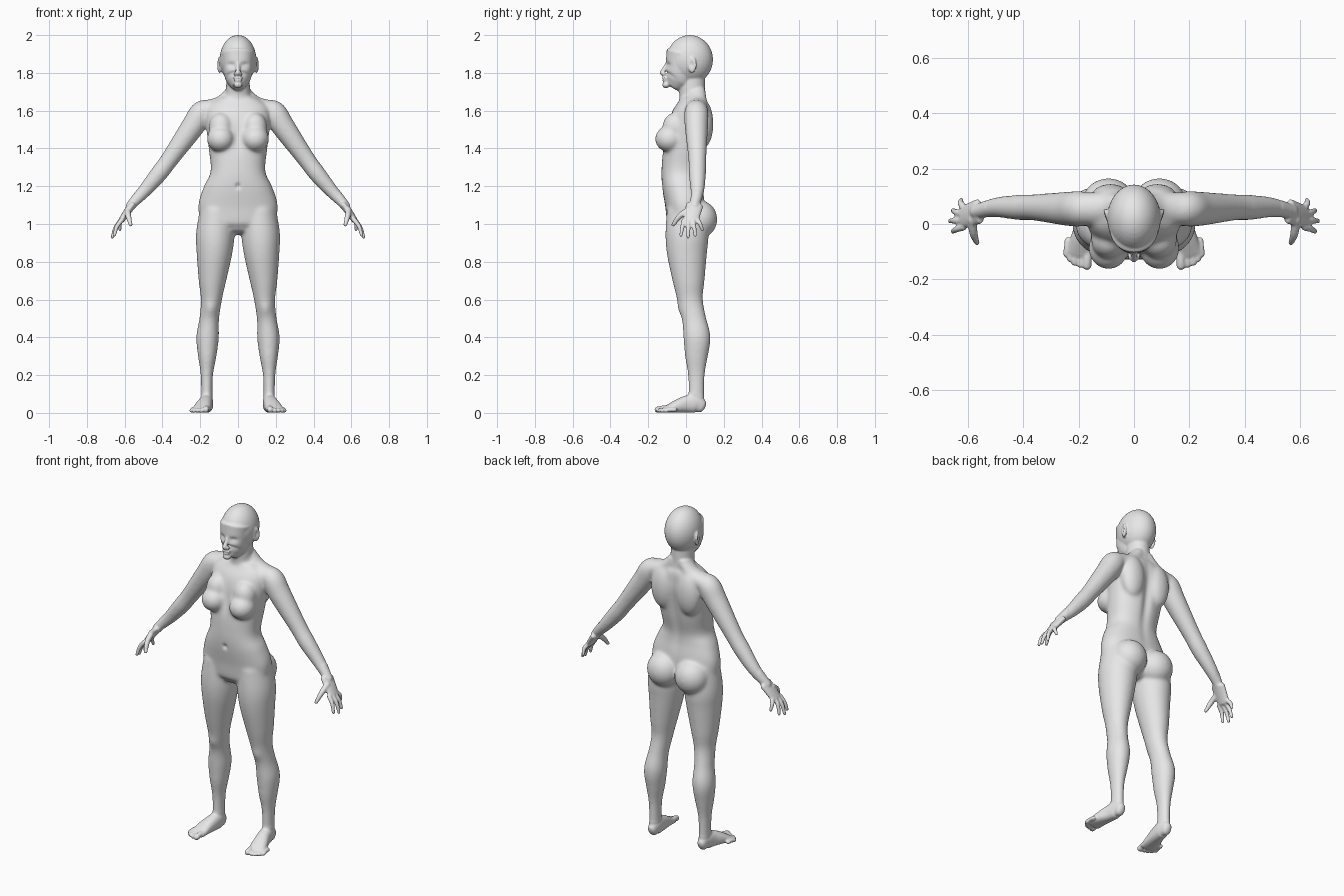
import bpy, bmesh, math
from mathutils import Vector, Matrix

default_cube = bpy.data.objects.get("Cube")
if default_cube:
    bpy.data.objects.remove(default_cube, do_unlink=True)

X, Y, Z = Matrix.Identity(3)
SEGMENTS = 32
bm = bmesh.new()


def spline(rows, steps=6):
    """Smoothly interpolate section rows (x, y, z, width, depth)."""
    points = [Vector(row) for row in rows]
    before = points[0] * 2 - points[1]
    after = points[-1] * 2 - points[-2]
    points = [before, *points, after]
    smooth = []
    for a, b, c, d in zip(points, points[1:], points[2:], points[3:]):
        for step in range(steps):
            t = step / steps
            start_slope, end_slope = (c - a) / 2, (d - b) / 2
            rise = c - b
            bend = rise * 3 - start_slope * 2 - end_slope
            twist = start_slope + end_slope - rise * 2
            smooth.append(b + start_slope * t + bend * t * t + twist * t * t * t)
    smooth.append(points[-2])
    return smooth


def add_ring(centre, across, along, power):
    ring = []
    for segment in range(SEGMENTS):
        angle = math.tau * segment / SEGMENTS
        c, s = math.cos(angle), math.sin(angle)
        c = math.copysign(abs(c) ** (2 / power), c)
        s = math.copysign(abs(s) ** (2 / power), s)
        ring.append(bm.verts.new(centre + across * c + along * s))
    return ring


def loft(rows, reference=Y, dome=1, power=2, mirror=True):
    """Skin oval sections along a path with domed ends, on both sides if mirrored."""
    sections = spline(rows)
    last = len(sections) - 1
    for side in (1, -1) if mirror else (1,):
        spots = [Vector((side * s[0], s[1], s[2])) for s in sections]
        rings = []
        for i, section in enumerate(sections):
            width, depth = section[3], section[4]
            tangent = (spots[min(i + 1, last)] - spots[max(i - 1, 0)]).normalized()
            along = (reference - tangent * reference.dot(tangent)).normalized()
            across = along.cross(tangent)
            angles = [0]
            if i == 0:
                angles = [-1.4, -1, -.5, 0]
            elif i == last:
                angles = [0, .5, 1, 1.4]
            for angle in angles:
                shift = tangent * min(width, depth) * dome * math.sin(angle)
                size = math.cos(angle)
                rings.append(add_ring(spots[i] + shift, across * width * size,
                                      along * depth * size, power))
        for lower, upper in zip(rings, rings[1:]):
            for k in range(SEGMENTS):
                n = (k + 1) % SEGMENTS
                bm.faces.new((lower[k], lower[n], upper[n], upper[k]))
        bm.faces.new(rings[0])
        bm.faces.new(rings[-1])


def limb(rows, extra=0, **options):
    """Loft from rows of (x, y, z, radius); extra makes it deeper than wide."""
    loft([(x, y, z, radius, radius + extra) for x, y, z, radius in rows], **options)


def profile(rows, **options):
    """Upright central loft from rows of (height, front, back, half width)."""
    loft([(0, (front + back) / 2, height, width, (back - front) / 2)
          for height, front, back, width in rows], mirror=False, **options)


def ball(centre, radii, turn=0):
    """Ellipsoid, doubled across the middle unless it is central."""
    for side in (1, -1) if centre[0] else (1,):
        place = Matrix.Translation((centre[0] * side, centre[1], centre[2]))
        place = place @ Matrix.Rotation(turn * side, 4, "Z") @ Matrix.Diagonal((*radii, 1))
        bmesh.ops.create_uvsphere(bm, u_segments=SEGMENTS, v_segments=20, radius=1, matrix=place)


# Torso, neck, trapezius and shoulder blades
profile([(.96, -.08, .06, .1), (1, -.1, .09, .19), (1.1, -.11, .1, .21), (1.2, -.126, .085, .18),
         (1.28, -.13, .085, .145), (1.4, -.12, .11, .155), (1.55, -.085, .13, .172),
         (1.62, -.05, .125, .16), (1.66, -.03, .115, .11)], dome=.2, power=2.3)
profile([(1.6, -.03, .12, .08), (1.68, -.035, .105, .066), (1.8, -.04, .1, .06)])
limb([(.03, .06, 1.7, .035), (.09, .06, 1.635, .043), (.17, .055, 1.605, .05)], extra=.01)
ball((.085, .09, 1.53), (.075, .055, .13))

# Bust and seat
ball((.092, -.087, 1.45), (.073, .077, .07))
ball((.09, -.06, 1.51), (.065, .065, .08))
ball((.092, .073, 1.025), (.098, .093, .1))

# Skull, jaw and chin
ball((0, .02, 1.87), (.097, .123, .13))
profile([(1.73, -.11, -.03, .034), (1.755, -.114, .01, .056), (1.79, -.112, .05, .073),
         (1.9, -.105, .1, .09)], dome=.25, power=2.2)
ball((0, -.105, 1.737), (.024, .021, .018))

# Nose, nostrils, lips and ears
limb([(0, -.1, 1.85, .01), (0, -.114, 1.825, .011), (0, -.127, 1.8, .013)], mirror=False)
ball((.013, -.117, 1.795), (.01, .013, .009))
ball((0, -.113, 1.773), (.027, .014, .007))
ball((0, -.112, 1.761), (.023, .014, .007))
ball((.098, .032, 1.842), (.011, .025, .043), turn=-.35)

# Arms and palms
limb([(.14, .055, 1.6, .05), (.19, .055, 1.59, .064), (.24, .055, 1.515, .062),
      (.36, .06, 1.345, .048), (.42, .06, 1.265, .046), (.5, .06, 1.17, .036),
      (.57, .045, 1.095, .025)])
limb([(.56, .046, 1.1, .021), (.59, .035, 1.06, .019), (.617, .026, 1.02, .016)],
     extra=.025, dome=.6)

# Fingers fan out from the knuckles, the second one longest
for finger in range(4):
    fan = finger - 1.5
    short = .01 * (finger - 1) ** 2
    knuckle = Vector((.622 - .004 * abs(fan), .025 + .024 * fan, 1.02))
    tip = Vector((.665 - short, .03 + .038 * fan, .93 + short))
    middle = (knuckle + tip) / 2 + (X + Z) * .006
    limb([(*knuckle, .013), (*middle, .0115), (*tip, .009)])

# Thumbs
limb([(.585, .015, 1.075, .017), (.58, -.035, 1.04, .015), (.568, -.068, .995, .01)])

# Legs and ankle bones
limb([(.11, 0, 1.08, .09), (.12, .005, .95, .102), (.125, .005, .85, .095), (.136, .014, .7, .073),
      (.141, .022, .6, .056), (.152, .042, .5, .052), (.161, .058, .4, .06), (.163, .055, .3, .049),
      (.165, .055, .2, .033), (.165, .055, .06, .029)], extra=.012, dome=.5)
ball((.165, .045, .1), (.034, .016, .018))

# Feet rest on the ground, so each section is centred at its own half height
sole = [(.165, .085, .025, .035), (.165, .05, .034, .05), (.172, 0, .038, .045),
        (.184, -.05, .044, .034), (.196, -.11, .05, .017)]
loft([(x, y, height, width, height) for x, y, width, height in sole],
     reference=Z, dome=.7, power=2.3)

# Toes sweep back along a curve, the first one thickest
for toe in range(5):
    radius = .012 if toe else .017
    x = .17 + .026 * toe - .0018 * toe ** 2
    y = -.15 + .0026 * toe ** 2
    limb([(x - .006, y + .05, radius * 1.4, radius), (x - .002, y + .025, radius * 1.4, radius * .9),
          (x, y, radius, radius)], reference=Z)

# Fuse the parts into one continuous skin
bmesh.ops.recalc_face_normals(bm, faces=bm.faces[:])
parts = bpy.data.meshes.new("body_parts")
bm.to_mesh(parts)
body = bpy.data.objects.new("body", parts)
bpy.context.collection.objects.link(body)
fuse = body.modifiers.new("fuse", "REMESH")
fuse.mode = "VOXEL"
fuse.voxel_size = .005
graph = bpy.context.evaluated_depsgraph_get()
skin = bpy.data.meshes.new_from_object(body.evaluated_get(graph))
body.modifiers.clear()
body.data = skin
bpy.data.meshes.remove(parts)
skin.name = "body"
bm.clear()
bm.from_mesh(skin)


def relax(verts, rounds):
    for _ in range(rounds):
        bmesh.ops.smooth_vert(bm, verts=verts, factor=.5,
                              use_axis_x=True, use_axis_y=True, use_axis_z=True)


def push(centre, reach, move):
    """Move the skin near a point with a soft falloff, the same on both sides."""
    for vert in bm.verts:
        side = math.copysign(1, vert.co.x)
        spot = (abs(vert.co.x), vert.co.y, vert.co.z)
        distance = sum(((a - b) / r) ** 2 for a, b, r in zip(spot, centre, reach))
        if distance < 9:
            vert.co += Vector((move.x * side, move.y, move.z)) * math.exp(-distance)


# Blend the joints strongly, but keep the face, hands and feet crisp
relax([v for v in bm.verts if .09 < v.co.z < 1.71 and abs(v.co.x) < .54], 26)

# Eye sockets, eyelids, ear hollows and mouth line
push((.037, -.105, 1.84), (.022, .04, .014), Y * .014)
push((.038, -.1, 1.837), (.014, .04, .008), Y * -.006)
push((.112, .03, 1.846), (.02, .011, .02), X * -.01)
push((0, -.13, 1.767), (.022, .03, .003), Y * .004)

# Navel, breastbone, spine and kneecaps
push((0, -.13, 1.2), (.012, .03, .014), Y * .012)
push((0, -.12, 1.46), (.02, .06, .07), Y * .008)
push((0, .12, 1.4), (.026, .06, .2), Y * -.014)
push((.145, -.03, .55), (.03, .04, .035), Y * -.007)

relax(bm.verts[:], 3)
bm.to_mesh(skin)
bm.free()
skin.shade_smooth()

# Plain material
grey = bpy.data.materials.new("plain_grey")
grey.use_nodes = True
colour = (.8, .8, .8, 1)
grey.diffuse_color = colour
grey.node_tree.nodes["Principled BSDF"].inputs["Base Color"].default_value = colour
skin.materials.clear()
skin.materials.append(grey)
